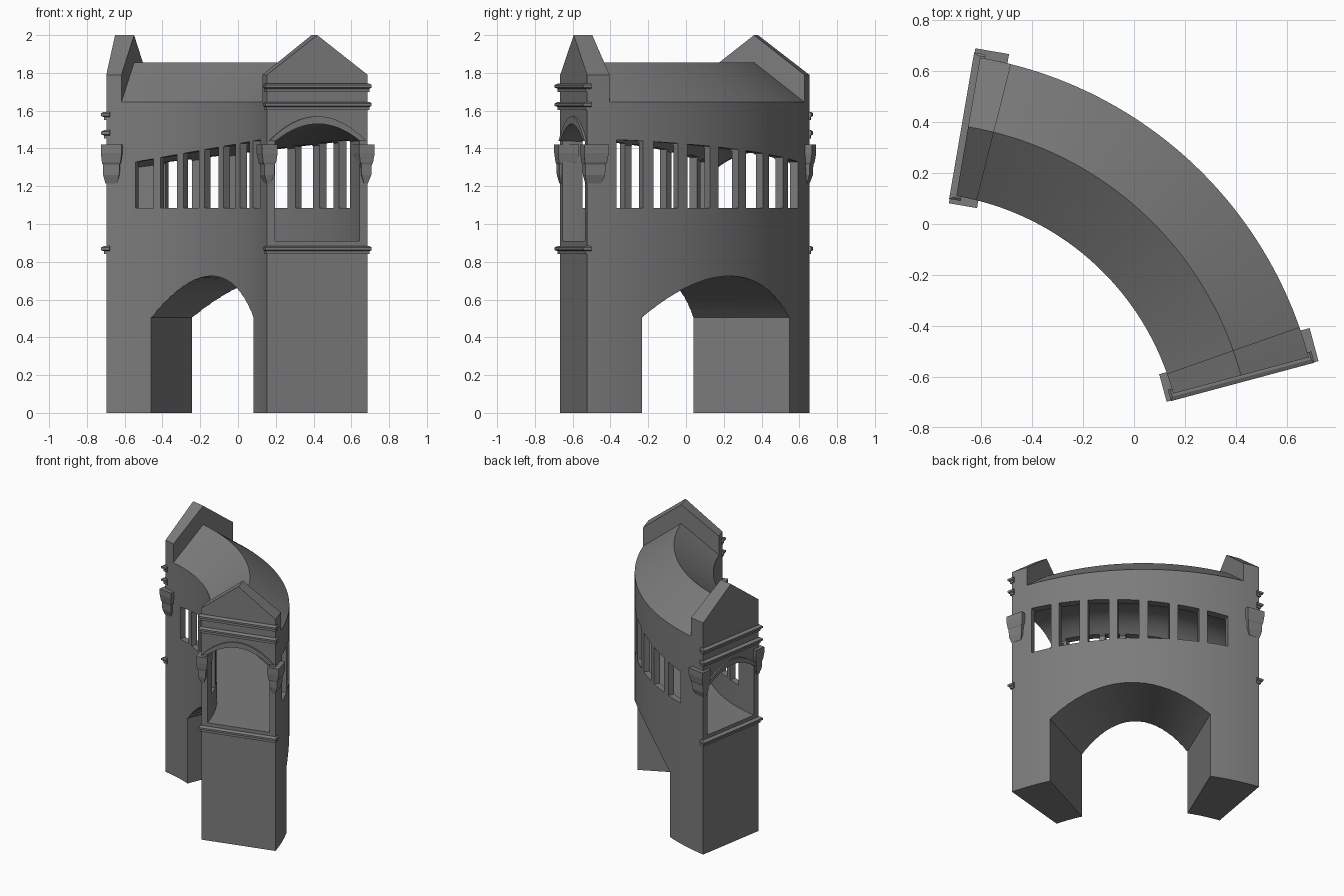
import bpy
import bmesh
import math
from mathutils import Vector

if "Cube" in bpy.data.objects:
    bpy.data.objects.remove(bpy.data.objects["Cube"])

# Plan: an arc of wall around CENTRE, between two end angles in degrees
CENTRE = Vector((-0.877, -0.942, 0))
R_IN, R_OUT = 1.067, 1.618
R_MID = (R_IN + R_OUT) / 2
START, END = 15.0, 80.3
WALL = 0.045
GABLE = 4.4
DROP = 0.15

stone = bpy.data.materials.new("grey_stone")
stone.use_nodes = True
stone.diffuse_color = (0.2, 0.2, 0.2, 1)
stone.node_tree.nodes["Principled BSDF"].inputs["Base Color"].default_value = (0.2, 0.2, 0.2, 1)


def loft(name, rings):
    """Closed solid through equal-length rings of points."""
    bm = bmesh.new()
    loops = [[bm.verts.new(p) for p in ring] for ring in rings]
    n = len(loops[0])
    for a, b in zip(loops, loops[1:]):
        for i in range(n):
            j = (i + 1) % n
            bm.faces.new((a[i], a[j], b[j], b[i]))
    bm.faces.new(loops[0])
    bm.faces.new(loops[-1])
    bmesh.ops.recalc_face_normals(bm, faces=bm.faces)
    mesh = bpy.data.meshes.new(name)
    bm.to_mesh(mesh)
    bm.free()
    obj = bpy.data.objects.new(name, mesh)
    bpy.context.collection.objects.link(obj)
    mesh.materials.append(stone)
    return obj


def polar(angle, r, z):
    a = math.radians(angle)
    return CENTRE + Vector((r * math.cos(a), r * math.sin(a), z))


def sweep(name, a0, a1, steps, profile):
    """Sweep profile(angle) -> [(r, z)] around the arc."""
    angles = [a0 + (a1 - a0) * i / steps for i in range(steps + 1)]
    return loft(name, [[polar(a, r, z) for r, z in profile(a)] for a in angles])


def boolean(target, tool, operation):
    mod = target.modifiers.new("cut", "BOOLEAN")
    mod.operation = operation
    mod.solver = "EXACT"
    mod.object = tool
    tool.hide_render = True
    bpy.context.view_layer.objects.active = target
    bpy.ops.object.modifier_apply(modifier=mod.name)
    bpy.data.objects.remove(tool)


def house(eave, ridge, base=0.0):
    return [(R_IN, base), (R_OUT, base), (R_OUT, eave), (R_MID, ridge), (R_IN, eave)]


def drop(angle):
    """The passage ceiling sinks towards the far end."""
    s = min(max((angle - START) / (END - START), 0), 1)
    return DROP * s ** 1.5


def arc(u0, u1, spring, rise, steps=16):
    """Points of a low arch from u1 back to u0."""
    pts = []
    for i in range(steps + 1):
        f = 1 - i / steps
        pts.append((u0 + (u1 - u0) * f, spring + rise * (1 - (2 * f - 1) ** 2)))
    return pts


# Curved body with pitched roof, and a raised gable at each end
body = sweep("curved_gatehouse", START, END, 64, lambda a: house(1.645, 1.855))
for a0, a1 in ((START, START + GABLE), (END - GABLE, END)):
    boolean(body, sweep("gable", a0, a1, 4, lambda a: house(1.79, 2.0, 1.5)), "UNION")

# Vaulted passage running through the upper storey
p0, p1 = R_IN + WALL, R_OUT - WALL


def passage(a):
    return [(p0, 0.91), (p1, 0.91)] + arc(p0, p1, 1.44 - drop(a), 0.09)


boolean(body, sweep("passage_cutter", START - 1, END + 1, 64, passage), "DIFFERENCE")

# Gateway arch through the lower storey
G0, G1 = 26.0, 67.0


def gateway(a):
    f = (a - G0) / (G1 - G0) * 2 - 1
    top = 0.505 + 0.22 * (1 - f * f)
    return [(0.9, -0.1), (1.8, -0.1), (1.8, top), (0.9, top)]


boolean(body, sweep("gateway_cutter", G0, G1, 20, gateway), "DIFFERENCE")


# Seven windows, cut through both walls
def window(a):
    top = 1.45 - drop(a)
    return [(0.9, 1.085), (1.8, 1.085), (1.8, top), (0.9, top)]


for k in range(7):
    mid = 23.5 + 7.58 * k
    boolean(body, sweep("window_cutter", mid - 2.7, mid + 2.7, 5, window), "DIFFERENCE")

bpy.ops.object.select_all(action="DESELECT")
body.select_set(True)
bpy.context.view_layer.objects.active = body
bpy.ops.object.shade_smooth_by_angle(angle=math.radians(8))


# Trim on each end face: u runs along the radius, t points out of the face
def end_trim(label, angle, sign, sink):
    a = math.radians(angle)
    u_dir = Vector((math.cos(a), math.sin(a), 0))
    t_dir = Vector((-math.sin(a), math.cos(a), 0)) * sign

    def at(u, t, z):
        return CENTRE + u_dir * u + t_dir * t + Vector((0, 0, z))

    def ring(u0, u1, t0, t1, z):
        return [at(u0, t0, z), at(u1, t0, z), at(u1, t1, z), at(u0, t1, z)]

    # Horizontal mouldings, each a narrow fillet under or over a wider lip
    for name, z, lip_first in (("sill", 0.84, False),
                               ("lower_cornice", 1.603 - sink, False),
                               ("upper_cornice", 1.70 - sink, False)):
        rings = []
        for dz, out in ((0, 0.009), (0.016, 0.009), (0.022, 0.02), (0.036, 0.02), (0.044, 0.008)):
            side = out * 0.8
            rings.append(ring(R_IN - side, R_OUT + side, -0.02, out * 1.3, z + dz))
        loft(f"{label}_{name}", rings)

    # Arched hood over the passage opening
    outer = arc(R_IN + 0.01, R_OUT - 0.01, 1.44 - sink, 0.13)
    inner = arc(p0, p1, 1.44 - sink, 0.09)[::-1]
    loft(f"{label}_hood", [[at(u, t, z) for u, z in outer + inner] for t in (-0.01, 0.012)])

    # Corbels wrapping both corners
    steps = ((1.42, 0), (1.375, 0), (1.325, 0.008), (1.315, 0.014), (1.26, 0.016), (1.215, 0.032))
    for name, u0, u1, depth in (("inner_corbel", R_IN - 0.033, R_IN + 0.052, 0.088),
                                ("outer_corbel", R_OUT - 0.052, R_OUT + 0.033, 0.11)):
        loft(f"{label}_{name}", [
            ring(u0 + s, u1 - s, s - depth, 0.024 - s * 0.6, z) for z, s in steps])


end_trim("front", START, -1, 0.0)
end_trim("side", END, 1, DROP)
